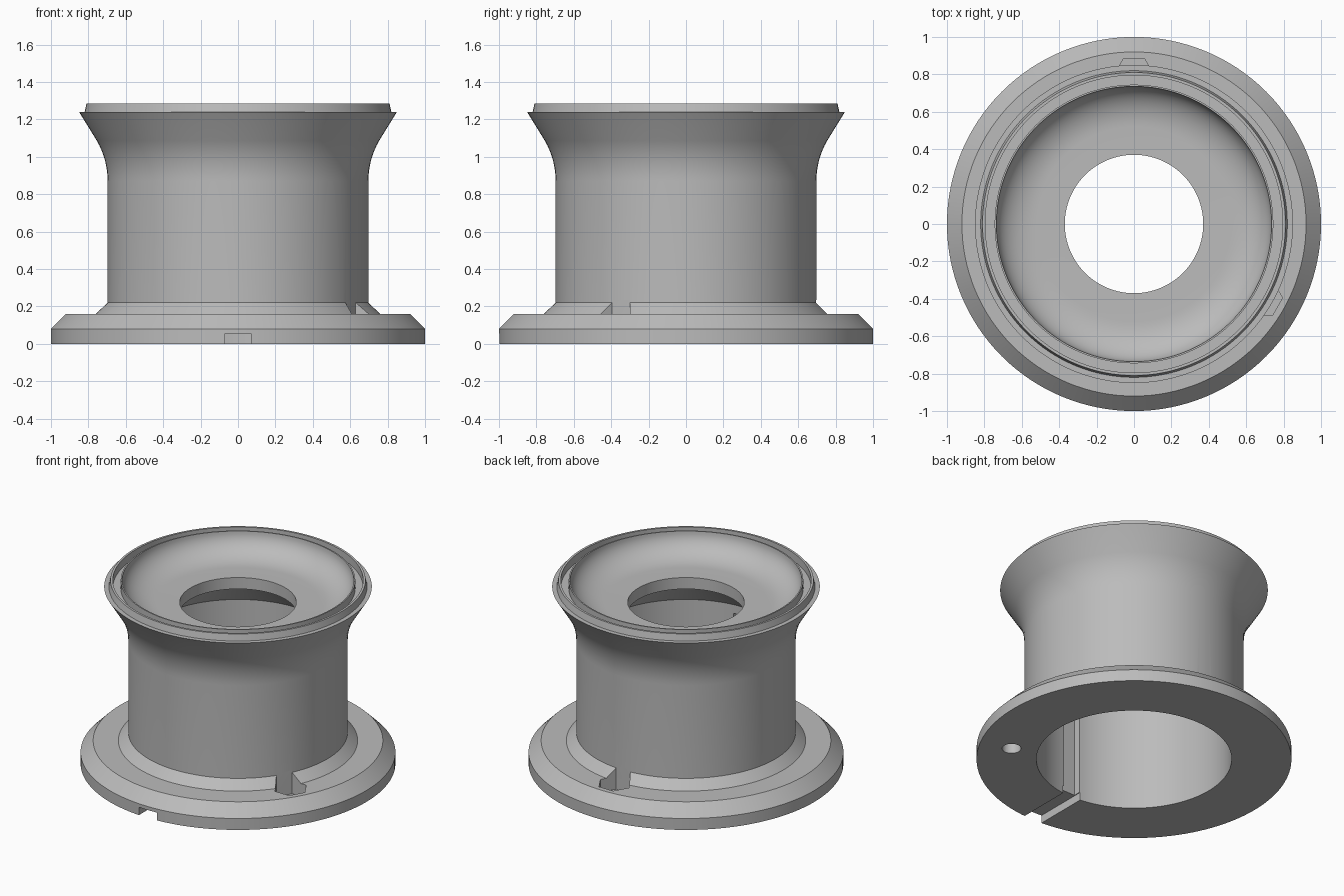
import bpy, bmesh, math
from mathutils import Matrix

old = bpy.data.objects.get("Cube")
if old:
    bpy.data.objects.remove(old, do_unlink=True)

grey = bpy.data.materials.new("plain_grey")
grey.use_nodes = True
color = (0.5, 0.5, 0.5, 1)
grey.diffuse_color = color
grey.node_tree.nodes["Principled BSDF"].inputs["Base Color"].default_value = color


def finish(name, bm):
    bmesh.ops.recalc_face_normals(bm, faces=bm.faces)
    mesh = bpy.data.meshes.new(name)
    bm.to_mesh(mesh)
    bm.free()
    mesh.materials.append(grey)
    obj = bpy.data.objects.new(name, mesh)
    bpy.context.collection.objects.link(obj)
    return obj


def lathe(name, profile, sides=128):
    """Revolve a closed (radius, height) profile around z."""
    bm = bmesh.new()
    rings = []
    for i in range(sides):
        a = math.tau * i / sides
        rings.append([bm.verts.new((r * math.cos(a), r * math.sin(a), z)) for r, z in profile])
    count = len(profile)
    for i in range(sides):
        here, there = rings[i], rings[(i + 1) % sides]
        for j in range(count):
            k = (j + 1) % count
            bm.faces.new((here[j], there[j], there[k], here[k]))
    return finish(name, bm)


def prism(name, radius, sides, angle, center, low, high):
    """Upright prism at a distance from the axis, with a flat side facing outward."""
    bm = bmesh.new()
    bmesh.ops.create_cone(bm, cap_ends=True, segments=sides, radius1=radius,
                          radius2=radius, depth=high - low)
    # turn so that a face, not a corner, points along +x
    first = max(bm.verts, key=lambda v: v.co.x + v.co.y * 0.01).co
    turn = math.pi / sides - math.atan2(first.y, first.x)
    bm.transform(Matrix.Rotation(angle, 4, "Z")
                 @ Matrix.Translation((center, 0, (low + high) / 2))
                 @ Matrix.Rotation(turn, 4, "Z"))
    return finish(name, bm)


def box(name, width, near, far, height):
    """Box on the ground that reaches from near to far towards the front."""
    bm = bmesh.new()
    bmesh.ops.create_cube(bm, size=1)
    bm.transform(Matrix.Translation((0, -(near + far) / 2, height / 2 - 0.01))
                 @ Matrix.Diagonal((width, far - near, height + 0.02, 1)))
    return finish(name, bm)


# Outer side: flanged foot, sloped collar, drum and flared lip
profile = [(0.62, 0), (1, 0), (1, 0.08), (0.92, 0.16), (0.76, 0.16), (0.697, 0.22), (0.697, 0.87)]
arc = 0.36
for i in range(1, 9):
    t = math.radians(30) * i / 8
    profile.append((0.697 + arc * 1.2 * (1 - math.cos(t)), 0.87 + arc * 1.2 * math.sin(t)))
profile += [(0.85, 1.24), (0.82, 1.24), (0.81, 1.285), (0.795, 1.285)]
# Groove behind the lip
profile += [(0.795, 1.23), (0.745, 1.23), (0.745, 1.285)]
# Shallow dish with a rounded edge
for i in range(13):
    t = math.pi / 2 * i / 12
    profile.append((0.52 + 0.216 * math.cos(t), 1.285 - 0.155 * math.sin(t)))
# Central opening and sloped ceiling above the bore
profile += [(0.37, 1.13), (0.37, 1.05), (0.43, 1.05), (0.62, 0.86)]
body = lathe("flanged_spool", profile)

# Nut pockets and screw holes around the foot, cable channel at the front
cutters = []
for degrees in (90, 210, 330):
    a = math.radians(degrees)
    cutters.append(prism("nut_pocket_cutter", 0.11, 6, a, 0.79, 0.07, 0.235))
    cutters.append(prism("screw_hole_cutter", 0.06, 32, a, 0.79, -0.05, 0.1))
cutters.append(box("cable_channel_cutter", 0.14, 0.5, 1.1, 0.055))
cutters.append(box("cable_groove_cutter", 0.13, 0.5, 0.665, 0.8))

bpy.context.view_layer.objects.active = body
body.select_set(True)
for cutter in cutters:
    cutter.hide_render = True
    mod = body.modifiers.new("cut", "BOOLEAN")
    mod.operation = "DIFFERENCE"
    mod.solver = "EXACT"
    mod.object = cutter
    bpy.ops.object.modifier_apply(modifier=mod.name)
for cutter in cutters:
    bpy.data.objects.remove(cutter, do_unlink=True)

# Smooth round walls, crisp rims
bpy.ops.object.select_all(action="DESELECT")
body.select_set(True)
bpy.ops.object.shade_smooth_by_angle(angle=math.radians(25))
